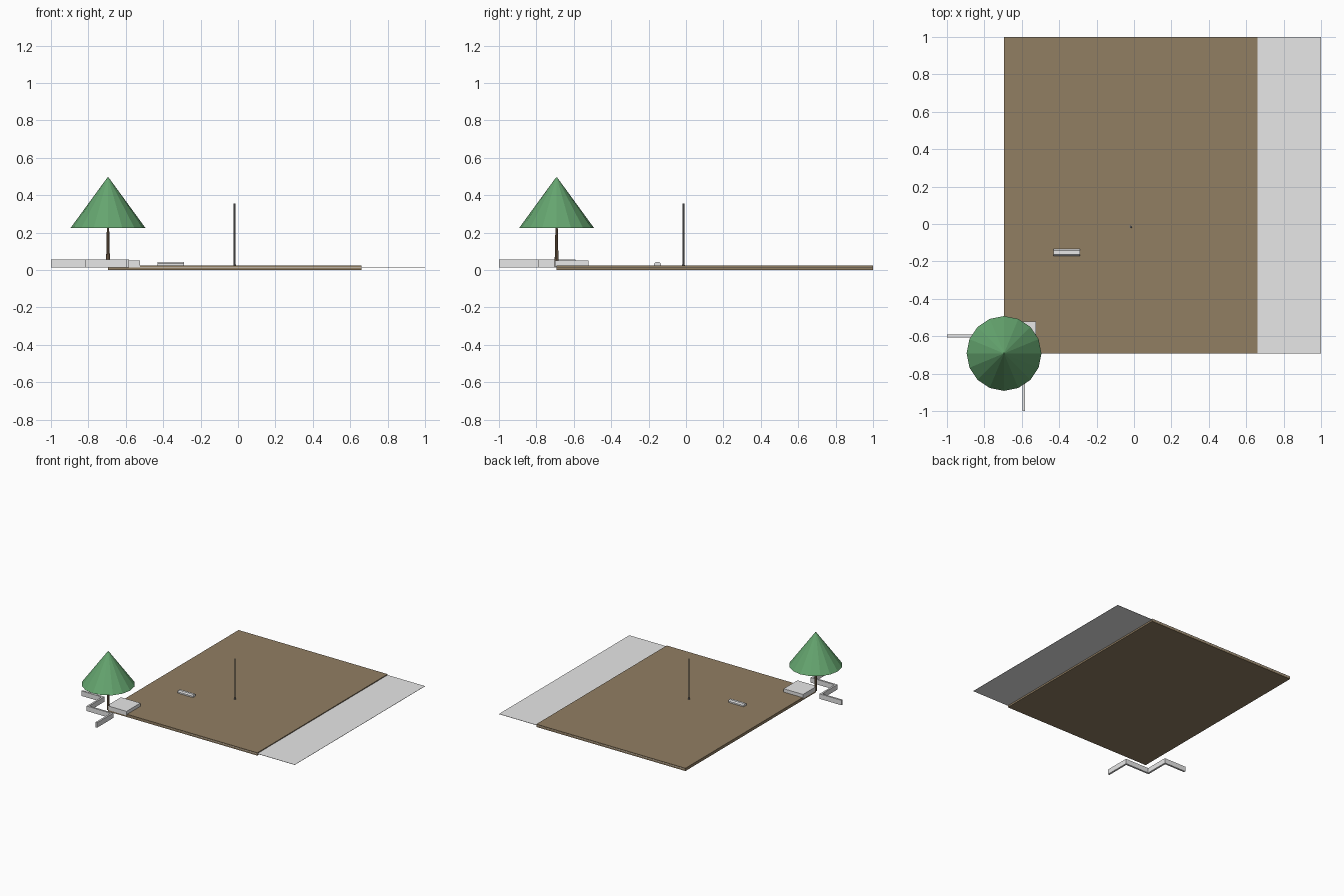
import bpy, bmesh, math

if "Cube" in bpy.data.objects:
    bpy.data.objects.remove(bpy.data.objects["Cube"])


def material(name, rgb):
    m = bpy.data.materials.new(name)
    m.diffuse_color = (*rgb, 1)
    m.use_nodes = True
    m.node_tree.nodes["Principled BSDF"].inputs["Base Color"].default_value = m.diffuse_color
    return m


PALE = material("pale_grey", (0.8, 0.8, 0.8))
SOIL = material("soil_brown", (0.285, 0.21, 0.124))
BARK = material("bark_brown", (0.21, 0.14, 0.08))
LEAF = material("leaf_green", (0.13, 0.38, 0.16))
METAL = material("metal_grey", (0.2, 0.2, 0.2))


def finish(name, bm, mat):
    bmesh.ops.recalc_face_normals(bm, faces=bm.faces)
    mesh = bpy.data.meshes.new(name)
    bm.to_mesh(mesh)
    bm.free()
    mesh.materials.append(mat)
    ob = bpy.data.objects.new(name, mesh)
    bpy.context.collection.objects.link(ob)
    return ob


def box(name, x, y, z, mat):
    bm = bmesh.new()
    bmesh.ops.create_cube(bm, size=1)
    for v in bm.verts:
        for i, (lo, hi) in enumerate((x, y, z)):
            v.co[i] = lo if v.co[i] < 0 else hi
    return finish(name, bm, mat)


def cone(name, x, y, z, r1, r2, sides, mat):
    bm = bmesh.new()
    bmesh.ops.create_cone(bm, cap_ends=True, segments=sides, radius1=r1,
                          radius2=r2, depth=z[1] - z[0])
    bmesh.ops.translate(bm, verts=bm.verts, vec=(x, y, (z[0] + z[1]) / 2))
    return finish(name, bm, mat)


# Ground: thin square sheet with a soil slab over most of it
box("ground_sheet", (-0.694, 1), (-0.692, 1), (0.014, 0.016), PALE)
box("soil_slab", (-0.695, 0.66), (-0.692, 1), (0, 0.023), SOIL)

# Tree at the front left corner
cone("tree_trunk", -0.695, -0.692, (0.015, 0.235), 0.011, 0.006, 8, BARK)
cone("tree_crown", -0.695, -0.692, (0.225, 0.495), 0.2, 0.003, 16, LEAF)

# Zigzag wall stepping around the corner
WALL_Z = (0.014, 0.055)
box("wall_1", (-1, -0.8), (-0.606, -0.591), WALL_Z, PALE)
box("wall_2", (-0.815, -0.8), (-0.802, -0.591), WALL_Z, PALE)
box("wall_3", (-0.815, -0.582), (-0.802, -0.787), WALL_Z, PALE)
box("wall_4", (-0.597, -0.582), (-1, -0.787), WALL_Z, PALE)

# Low platform beside the tree
box("platform", (-0.70, -0.523), (-0.70, -0.52), (0.016, 0.05), PALE)

# Bench: chamfered bar
bm = bmesh.new()
profile = [(-0.17, 0.016), (-0.135, 0.016), (-0.135, 0.034),
           (-0.143, 0.044), (-0.162, 0.044), (-0.17, 0.034)]
face = bm.faces.new([bm.verts.new((-0.43, y, z)) for y, z in profile])
out = bmesh.ops.extrude_face_region(bm, geom=[face], use_keep_orig=True)
moved = [g for g in out["geom"] if isinstance(g, bmesh.types.BMVert)]
bmesh.ops.translate(bm, verts=moved, vec=(0.14, 0, 0))
finish("bench", bm, PALE)

# Pole with a small foot
cone("pole", -0.018, -0.014, (0.016, 0.355), 0.005, 0.005, 8, METAL)
cone("pole_foot", -0.018, -0.014, (0.016, 0.03), 0.008, 0.007, 8, METAL)
